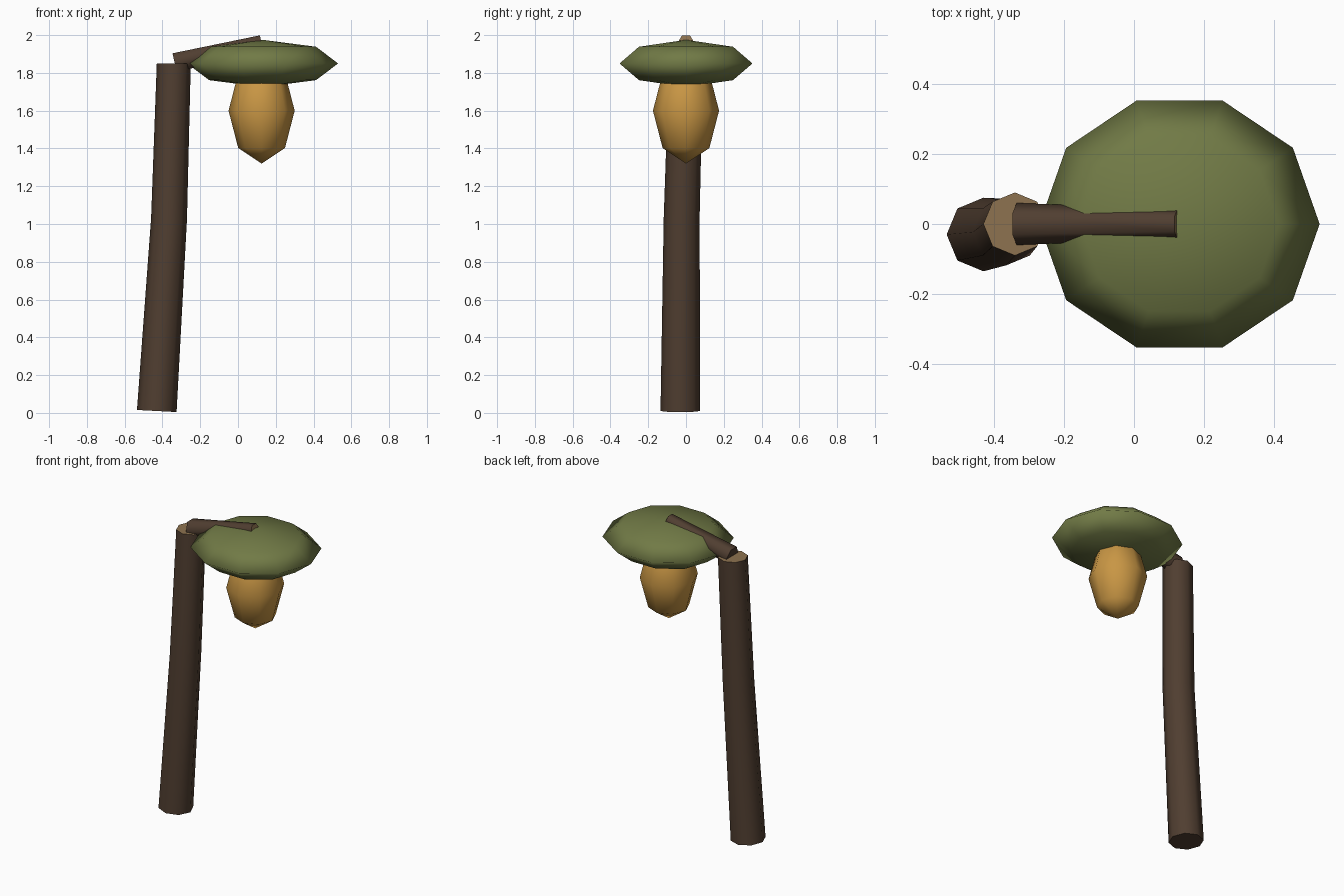
import bpy, bmesh
from math import cos, sin, pi, radians
from mathutils import Vector, Matrix

if "Cube" in bpy.data.objects:
    bpy.data.objects.remove(bpy.data.objects["Cube"])


def material(name, colour):
    m = bpy.data.materials.new(name)
    m.use_nodes = True
    m.diffuse_color = (*colour, 1)
    m.node_tree.nodes["Principled BSDF"].inputs["Base Color"].default_value = (*colour, 1)
    return m


bark = material("dark bark", (0.08, 0.048, 0.03))
cut_wood = material("cut wood", (0.27, 0.17, 0.08))
leaf = material("leaf green", (0.165, 0.195, 0.061))
fruit_skin = material("amber fruit", (0.58, 0.305, 0.058))


def finish(name, bm, mats):
    bmesh.ops.recalc_face_normals(bm, faces=bm.faces)
    mesh = bpy.data.meshes.new(name)
    bm.to_mesh(mesh)
    bm.free()
    for m in mats:
        mesh.materials.append(m)
    obj = bpy.data.objects.new(name, mesh)
    bpy.context.collection.objects.link(obj)
    return obj


def skin(bm, rings):
    """Join neighbouring rings of vertices with quads."""
    for low, high in zip(rings, rings[1:]):
        n = len(low)
        for i in range(n):
            j = (i + 1) % n
            bm.faces.new((low[i], low[j], high[j], high[i])).smooth = True


def log(name, sides, sections):
    """Capped tube; each section is centre, radius, tilt about y. Far cap is cut wood."""
    bm = bmesh.new()
    rings = []
    for centre, r, tilt in sections:
        turn = Matrix.Rotation(radians(tilt), 3, 'Y')
        rings.append([bm.verts.new(Vector(centre) + turn @ Vector(
            (r * cos(2 * pi * i / sides), r * sin(2 * pi * i / sides), 0)))
            for i in range(sides)])
    skin(bm, rings)
    bm.faces.new(rings[0])
    bm.faces.new(rings[-1]).material_index = 1
    for cap in (rings[0], rings[-1]):
        for i in range(sides):
            bm.edges.get((cap[i], cap[i - 1])).smooth = False
    return finish(name, bm, (bark, cut_wood))


def ball(name, sides, centre, size, mat, bands=4):
    """Coarse smooth ellipsoid with a vertex on its +x side."""
    bm = bmesh.new()
    c = Vector(centre)
    rings = []
    for k in range(1, bands):
        a = -pi / 2 + pi * k / bands
        rings.append([bm.verts.new(c + Vector((
            size[0] * cos(a) * cos(2 * pi * i / sides),
            size[1] * cos(a) * sin(2 * pi * i / sides),
            size[2] * sin(a)))) for i in range(sides)])
    skin(bm, rings)
    for ring, dz in ((rings[0], -size[2]), (rings[-1], size[2])):
        pole = bm.verts.new(c + Vector((0, 0, dz)))
        for i in range(sides):
            bm.faces.new((ring[i - 1], ring[i], pole)).smooth = True
    return finish(name, bm, (mat,))


# Leaning trunk with a slight bend halfway up
log("trunk", 8, [((-0.43, -0.03, 0.01), 0.105, 3),
                 ((-0.365, -0.023, 1.03), 0.095, 2),
                 ((-0.34, 0, 1.85), 0.09, 0)])

# Tapered six-sided branch rising over the canopy
branch = log("branch", 6, [((0, 0, 0), 0.06, 0), ((0, 0, 0.472), 0.042, 0)])
branch.matrix_world = (Matrix.Translation((-0.335, 0, 1.853))
                       @ Matrix.Rotation(radians(76.5), 4, 'Y')
                       @ Matrix.Rotation(radians(30), 4, 'Z'))

# Flattened canopy and the hanging fruit
ball("canopy", 10, (0.13, 0, 1.85), (0.4, 0.37, 0.125), leaf)
ball("fruit", 8, (0.125, 0, 1.6), (0.175, 0.175, 0.28), fruit_skin)
